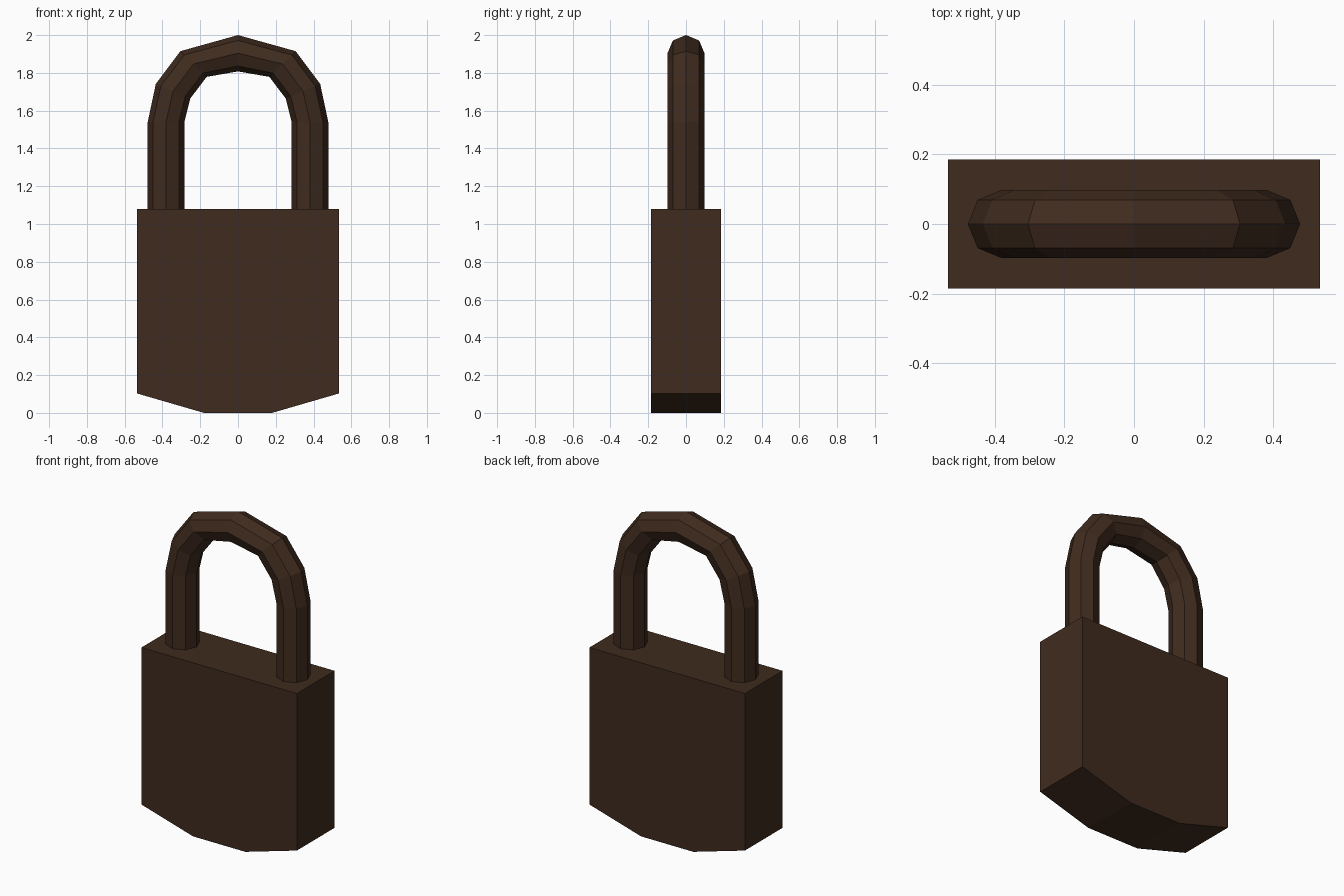
import bpy, bmesh, math
from mathutils import Vector

if "Cube" in bpy.data.objects:
    bpy.data.objects.remove(bpy.data.objects["Cube"])

mat = bpy.data.materials.new("dark_bronze")
mat.diffuse_color = (0.05, 0.024, 0.013, 1)
mat.use_nodes = True
mat.node_tree.nodes["Principled BSDF"].inputs["Base Color"].default_value = mat.diffuse_color


def loft(name, rings):
    """Skin a list of equal-length vertex rings and cap both ends."""
    bm = bmesh.new()
    vs = [[bm.verts.new(p) for p in ring] for ring in rings]
    n = len(vs[0])
    for a, b in zip(vs, vs[1:]):
        for i in range(n):
            j = (i + 1) % n
            bm.faces.new((a[i], a[j], b[j], b[i]))
    bm.faces.new(vs[0])
    bm.faces.new(vs[-1])
    bmesh.ops.recalc_face_normals(bm, faces=bm.faces)
    mesh = bpy.data.meshes.new(name)
    bm.to_mesh(mesh)
    bm.free()
    mesh.materials.append(mat)
    obj = bpy.data.objects.new(name, mesh)
    bpy.context.collection.objects.link(obj)
    return obj


# Lock body: front profile with tapered underside, extruded in depth
half = [(0.18, 0), (0.535, 0.103), (0.535, 1.08)]
profile = half + [(-x, z) for x, z in reversed(half)]
loft("lock_body", [[(x, y, z) for x, z in profile] for y in (-0.185, 0.185)])

# Shackle: octagonal bar through (outer, inner) edge pairs, mirrored over x
pairs = [((0.478, 1.08), (0.284, 1.08)),
         ((0.478, 1.54), (0.284, 1.54)),
         ((0.435, 1.742), (0.253, 1.664)),
         ((0.305, 1.915), (0.166, 1.779))]
mirrored = [((-o[0], o[1]), (-i[0], i[1])) for o, i in reversed(pairs)]
path = pairs + [((0, 2.0), (0, 1.808))] + mirrored
rings = []
for o, i in path:
    outer, inner = Vector((o[0], 0, o[1])), Vector((i[0], 0, i[1]))
    mid, arm = (outer + inner) / 2, (outer - inner) / 2
    rings.append([mid + arm * math.cos(k * math.pi / 4)
                  + Vector((0, 0.098 * math.sin(k * math.pi / 4), 0))
                  for k in range(8)])
loft("shackle", rings)
